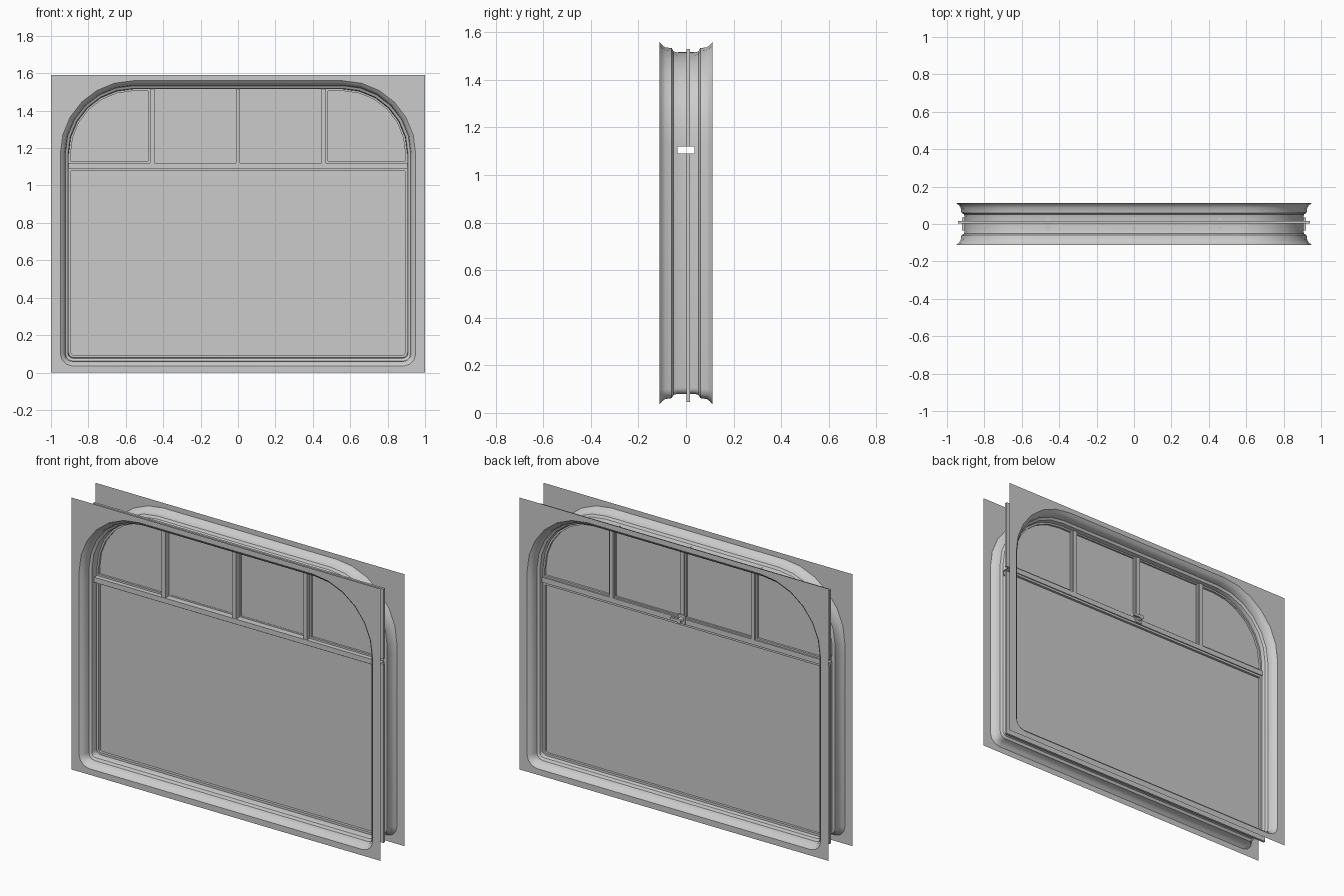
import bpy, bmesh, math
from mathutils import Vector

if "Cube" in bpy.data.objects:
    bpy.data.objects.remove(bpy.data.objects["Cube"])

TOP = 1.12      # upper edge of the transom
LOW = 1.09      # lower edge of the transom


def finish(bm, name, smooth=False, recalc=True):
    if recalc:
        bmesh.ops.recalc_face_normals(bm, faces=bm.faces)
    me = bpy.data.meshes.new(name)
    bm.to_mesh(me)
    bm.free()
    ob = bpy.data.objects.new(name, me)
    bpy.context.collection.objects.link(ob)
    if smooth:
        bpy.ops.object.select_all(action='DESELECT')
        ob.select_set(True)
        bpy.context.view_layer.objects.active = ob
        bpy.ops.object.shade_smooth_by_angle(angle=math.radians(30))
    return ob


def box(name, x0, x1, y0, y1, z0, z1, open_ends=False):
    bm = bmesh.new()
    bmesh.ops.create_cube(bm, size=1)
    for v in bm.verts:
        v.co = Vector(((x0 + x1) / 2 + v.co.x * (x1 - x0),
                       (y0 + y1) / 2 + v.co.y * (y1 - y0),
                       (z0 + z1) / 2 + v.co.z * (z1 - z0)))
    if open_ends:
        bm.normal_update()
        ends = [f for f in bm.faces if abs(f.normal.x) > 0.9]
        bmesh.ops.delete(bm, geom=ends, context='FACES')
    return finish(bm, name)


def opening(off):
    """Outline of the window opening, inset by off, as (x, z) points."""
    w, b, t = 0.95 - off, 0.035 + off, 1.56 - off
    rt, rb = 0.39 - off, max(0.065 - off, 0.025)
    half = []
    for i in range(4):
        a = math.radians(-90 + 30 * i)
        half.append((w - rb + rb * math.cos(a), b + rb + rb * math.sin(a)))
    half += [(w, LOW), (w, TOP)]
    for i in range(7):
        a = math.radians(15 * i)
        half.append((w - rt + rt * math.cos(a), t - rt + rt * math.sin(a)))
    return half + [(-x, z) for x, z in reversed(half)]


def bead(name, pts, width, y0, y1):
    """Thin frame running round the inside of an outline."""
    bm = bmesh.new()
    f = bm.faces.new([bm.verts.new((x, y0, z)) for x, z in pts])
    bm.normal_update()
    bmesh.ops.inset_region(bm, faces=[f], thickness=width, use_even_offset=True,
                           use_boundary=True)
    bmesh.ops.delete(bm, geom=[f], context='FACES')
    ext = bmesh.ops.extrude_face_region(bm, geom=bm.faces[:])
    for v in ext['geom']:
        if isinstance(v, bmesh.types.BMVert):
            v.co.y = y1
    finish(bm, name)


# Front and back wall sheets with the rounded opening
for name, y in (("front_wall", -0.112), ("back_wall", 0.112)):
    bm = bmesh.new()
    for pts in ([(-1, 0), (1, 0), (1, 1.59), (-1, 1.59)], opening(0)):
        vs = [bm.verts.new((x, y, z)) for x, z in pts]
        for i in range(len(vs)):
            bm.edges.new((vs[i - 1], vs[i]))
    bmesh.ops.triangle_fill(bm, use_beauty=True, use_dissolve=False, edges=bm.edges[:])
    for f in bm.faces:
        f.normal_update()
        if f.normal.y * y < 0:
            f.normal_flip()
    finish(bm, name, recalc=False)

# Stepped reveal, notched at the sides where the transom passes through
half = [(-0.112, 0), (-0.1, 0.014), (-0.088, 0.023), (-0.06, 0.027), (-0.052, 0.041), (-0.036, 0.045)]
profile = half + [(-y, o) for y, o in reversed(half)]
bm = bmesh.new()
rings = [[bm.verts.new((x, y, z)) for x, z in opening(o)] for y, o in profile]
for r0, r1 in zip(rings, rings[1:]):
    for i in range(len(r0)):
        q = [r0[i - 1], r0[i], r1[i], r1[i - 1]]
        notch = all(abs(v.co.y) < 0.04 and LOW - 0.001 < v.co.z < TOP + 0.001 for v in q)
        if not notch:
            bm.faces.new(q)
bm.normal_update()
for f in bm.faces:      # face into the opening
    c = f.calc_center_median()
    if f.normal.dot(Vector((0, c.y, 0.8)) - c) < 0:
        f.normal_flip()
finish(bm, "window_reveal", smooth=True, recalc=False)

# Glass sheets above and below the transom
box("lower_glass", -0.94, 0.94, 0.002, 0.016, 0.045, LOW)
box("upper_glass", -0.94, 0.94, 0.002, 0.016, TOP, 1.53)

# Hollow transom and the mullions
box("transom", -0.92, 0.92, -0.036, 0.036, LOW, TOP, open_ends=True)
for i, x in enumerate((-0.458, 0, 0.458)):
    box("mullion_%d" % i, x - 0.012, x + 0.012, -0.034, 0.036, TOP, 1.518)

# Glazing beads round each pane
edge = opening(0.045)
bead("lower_bead", [p for p in edge if p[1] < LOW + 0.001], 0.013, -0.014, 0.03)
corner = [p for p in edge if p[0] > 0.5 and p[1] > TOP - 0.001] + [(0.47, 1.515), (0.47, TOP)]
bead("right_vent_bead", corner, 0.01, -0.01, 0.028)
bead("left_vent_bead", [(-x, z) for x, z in corner], 0.01, -0.01, 0.028)
for name, s in (("mid_right_bead", 1), ("mid_left_bead", -1)):
    bead(name, [(s * x, z) for x, z in ((0.012, TOP), (0.446, TOP), (0.446, 1.515), (0.012, 1.515))],
         0.008, 0, 0.026)

# Latch on the back of the transom
box("latch_plate", -0.022, 0.022, 0.036, 0.042, 1.092, 1.145)
bpy.ops.mesh.primitive_cylinder_add(vertices=12, radius=0.014, depth=0.03,
                                    location=(0, 0.055, 1.118), rotation=(math.pi / 2, 0, 0))
bpy.context.object.name = "latch_pivot"
box("latch_lever", -0.012, 0.055, 0.058, 0.07, 1.11, 1.126)
